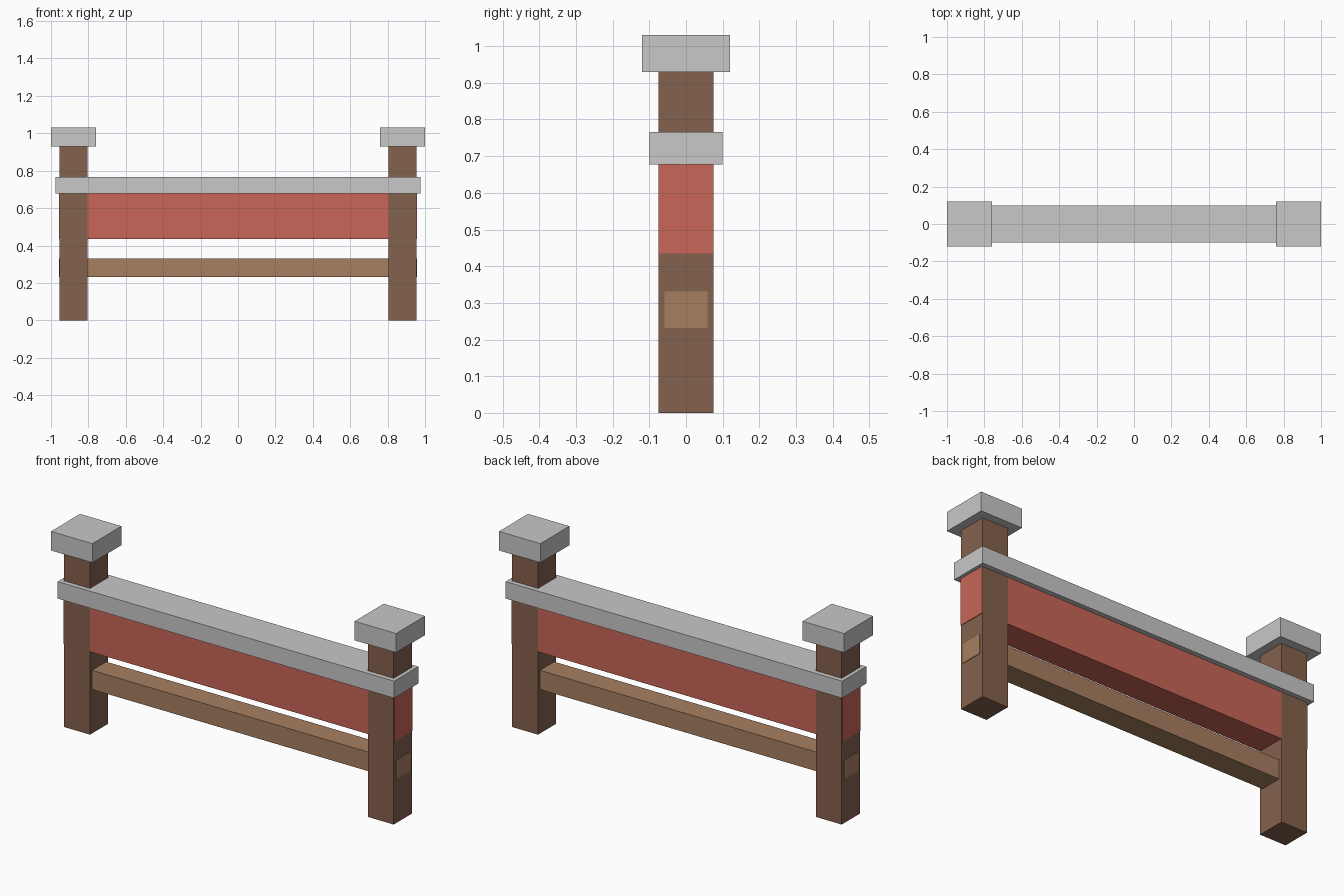
import bpy

cube = bpy.data.objects.get("Cube")
if cube:
    bpy.data.objects.remove(cube, do_unlink=True)


def make_material(name, rgb):
    mat = bpy.data.materials.new(name)
    mat.use_nodes = True
    colour = (*rgb, 1.0)
    mat.diffuse_color = colour
    mat.node_tree.nodes["Principled BSDF"].inputs["Base Color"].default_value = colour
    return mat


stone = make_material("grey stone", (0.58, 0.58, 0.58))
dark_wood = make_material("dark wood", (0.235, 0.122, 0.074))
light_wood = make_material("light wood", (0.39, 0.212, 0.12))
red = make_material("red panel paint", (0.58, 0.133, 0.095))


def box(name, x, half_x, half_y, bottom, top, mat):
    bpy.ops.mesh.primitive_cube_add(size=2, location=(x, 0, (bottom + top) / 2))
    obj = bpy.context.object
    obj.name = name
    obj.scale = (half_x, half_y, (top - bottom) / 2)
    bpy.ops.object.transform_apply(location=False, rotation=False, scale=True)
    obj.data.materials.append(mat)
    return obj


# End posts with their caps
for side, sign in (("left", 1), ("right", -1)):
    box(side + "_post", sign * 0.88, 0.075, 0.075, 0, 0.95, dark_wood)
    box(side + "_post_cap", sign * 0.88, 0.12, 0.12, 0.93, 1.03, stone)

# Spanning pieces; the panel sits a hair inside the post faces
box("top_rail", 0, 0.975, 0.1, 0.677, 0.766, stone)
box("panel", 0, 0.958, 0.0745, 0.434, 0.69, red)
box("lower_rail", 0, 0.958, 0.059, 0.231, 0.331, light_wood)
